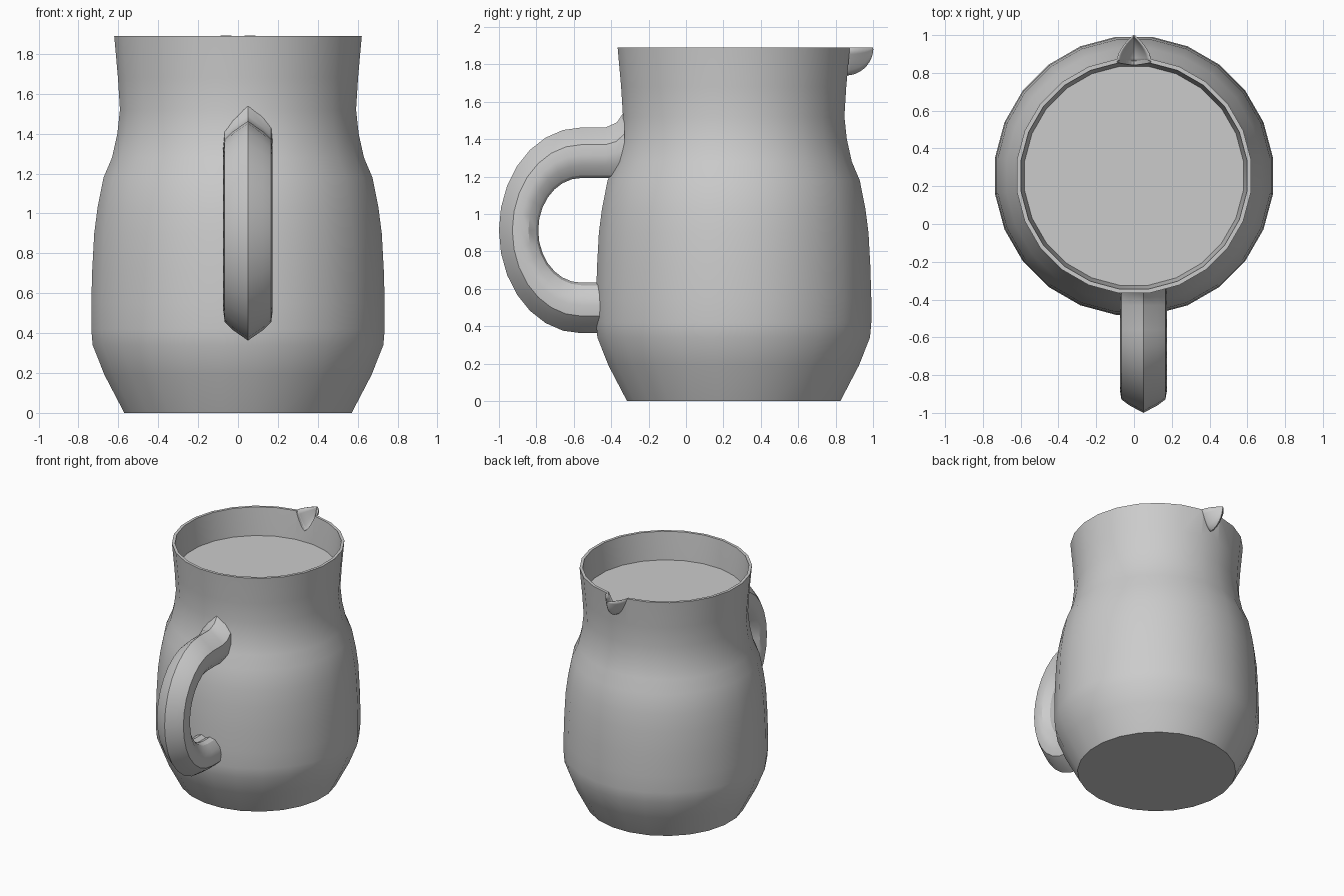
import bpy, bmesh, math

cube = bpy.data.objects.get("Cube")
if cube:
    bpy.data.objects.remove(cube, do_unlink=True)

CENTRE_Y = 0.255
SIDES = 24
TOP = 1.89

grey = bpy.data.materials.new("plain grey")
grey.use_nodes = True
grey.diffuse_color = (0.6, 0.6, 0.6, 1)
bsdf = grey.node_tree.nodes["Principled BSDF"]
bsdf.inputs["Base Color"].default_value = grey.diffuse_color
bsdf.inputs["Roughness"].default_value = 0.7


def loft(name, rings, closed=True, caps=True):
    """Skin a list of point rings into one mesh object."""
    bm = bmesh.new()
    rows = [[bm.verts.new(p) for p in ring] for ring in rings]
    n = len(rows[0])
    for a, b in zip(rows, rows[1:]):
        for i in range(n if closed else n - 1):
            j = (i + 1) % n
            bm.faces.new((a[i], a[j], b[j], b[i]))
    if caps:
        bm.faces.new(rows[0])
        bm.faces.new(rows[-1])
    bmesh.ops.recalc_face_normals(bm, faces=bm.faces)
    mesh = bpy.data.meshes.new(name)
    bm.to_mesh(mesh)
    bm.free()
    mesh.materials.append(grey)
    obj = bpy.data.objects.new(name, mesh)
    bpy.context.collection.objects.link(obj)
    return obj


def smooth(obj):
    bpy.ops.object.select_all(action="DESELECT")
    obj.select_set(True)
    bpy.context.view_layer.objects.active = obj
    bpy.ops.object.shade_smooth_by_angle(angle=math.radians(30))


def circle(radius, z):
    angles = [(i + 0.5) * math.tau / SIDES for i in range(SIDES)]
    return [(radius * math.cos(a), CENTRE_Y + radius * math.sin(a), z) for a in angles]


# Jug body: outer wall, rim, inner wall and floor
outer = [(0.575, 0), (0.675, 0.19), (0.735, 0.34), (0.742, 0.42), (0.742, 0.55),
         (0.737, 0.72), (0.727, 0.9), (0.71, 1.03), (0.68, 1.18), (0.637, 1.28),
         (0.61, 1.4), (0.597, 1.52), (0.607, 1.68), (0.626, TOP)]
inner = [(r - 0.022, max(z, 0.05)) for r, z in reversed(outer)]
body = loft("jug_body", [circle(r, z) for r, z in outer + inner])
smooth(body)

# Flat surface of the contents
bm = bmesh.new()
bm.faces.new([bm.verts.new(p) for p in circle(0.595, 1.67)])
mesh = bpy.data.meshes.new("contents_surface")
bm.to_mesh(mesh)
bm.free()
mesh.materials.append(grey)
bpy.context.collection.objects.link(bpy.data.objects.new("contents_surface", mesh))

# Handle: ridged section swept between an outer and an inner arc
half = [(0, 1), (0.6, 0.81), (0.94, 0.66), (1, 0.45), (0.92, 0.25), (0.6, 0.05), (0.3, 0), (0, 0.06)]
section = half + [(-u, v) for u, v in reversed(half[1:-1])]
stations = [((-0.33, 1.55), (-0.33, 1.19)), ((-0.37, 1.49), (-0.38, 1.19)),
            ((-0.43, 1.463), (-0.43, 1.193))]
for i in range(15):
    t = math.pi * i / 14
    s, c = math.sin(t), math.cos(t)
    stations.append(((-0.56 - 0.44 * s, 0.913 + 0.55 * c),
                     (-0.56 - 0.23 * s, 0.913 + 0.28 * c)))
stations.append(((-0.46, 0.363), (-0.46, 0.633)))
rings = []
for (oy, oz), (iy, iz) in stations:
    rings.append([(0.05 + 0.124 * u, iy + (oy - iy) * v, iz + (oz - iz) * v) for u, v in section])
smooth(loft("handle", rings))


# Pouring lip: open scoop tapering to a point
def scoop(y, width, depth, steps=12):
    us = [2 * i / steps - 1 for i in range(steps + 1)]
    return [(width * u, y, TOP - depth * (1 - abs(u) ** 1.5)) for u in us]


rows = []
for i in range(10):
    s = math.sin(math.pi / 2 * i / 9.3)
    rows.append(scoop(0.855 + 0.143 * s, 0.09 * (1 - s ** 1.8), 0.145 * math.sqrt(1 - s * s)))
lip = loft("pouring_lip", rows, closed=False, caps=False)
shell = lip.modifiers.new("thickness", "SOLIDIFY")
shell.thickness = 0.008
shell.offset = 0
smooth(lip)

# Notch in the rim behind the lip
cut_rings = []
for y in (0.78, 0.96):
    ring = scoop(y, 0.084, 0.135)
    cut_rings.append(ring + [(0.084, y, TOP + 0.1), (-0.084, y, TOP + 0.1)])
cutter = loft("notch_cutter", cut_rings)
cutter.hide_render = True
cutter.hide_viewport = True
notch = body.modifiers.new("lip notch", "BOOLEAN")
notch.operation = "DIFFERENCE"
notch.solver = "EXACT"
notch.object = cutter
